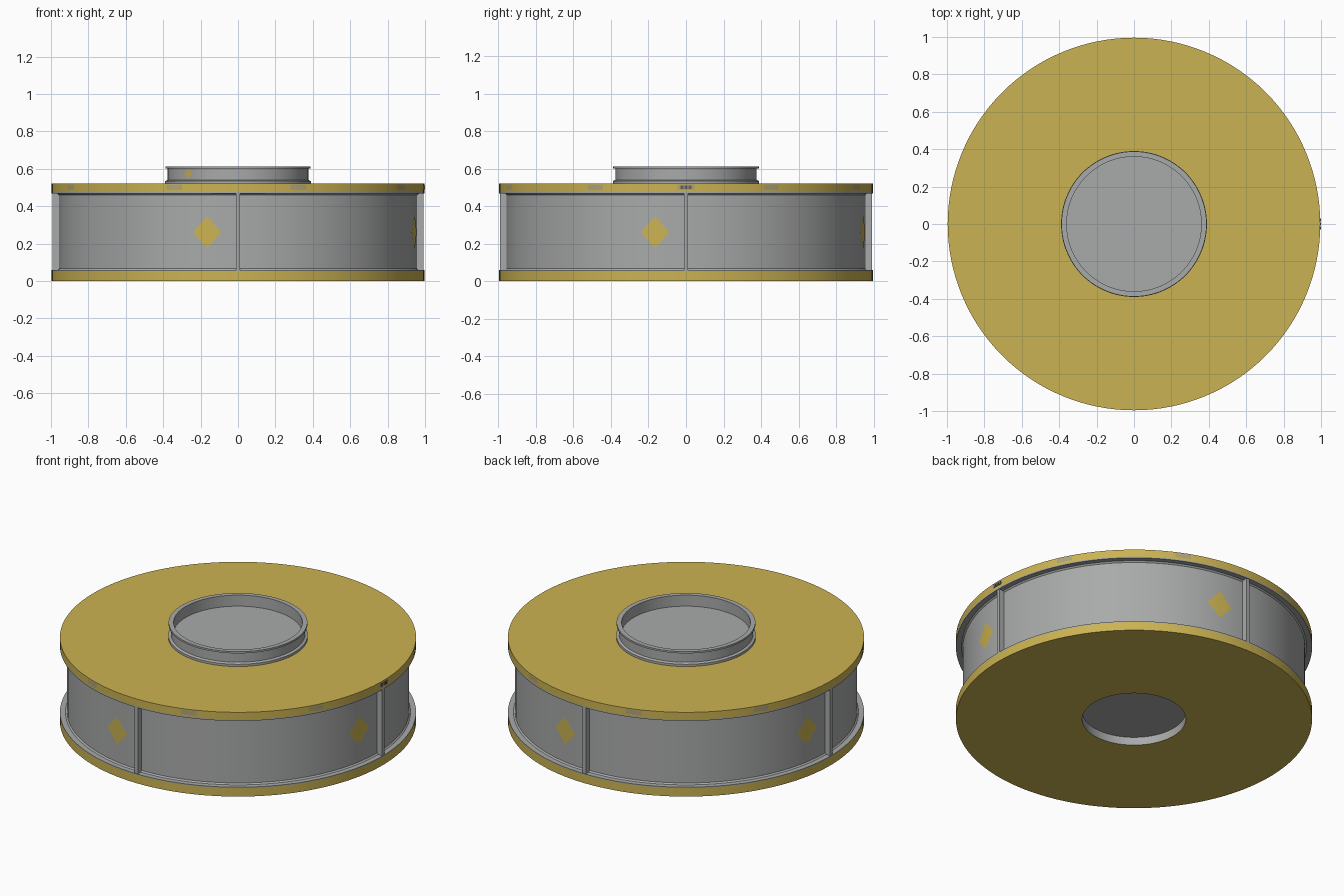
import bpy, bmesh, math

if "Cube" in bpy.data.objects:
    bpy.data.objects.remove(bpy.data.objects["Cube"])

SEG = 128


def material(name, rgb):
    m = bpy.data.materials.new(name)
    m.diffuse_color = (*rgb, 1)
    m.use_nodes = True
    m.node_tree.nodes["Principled BSDF"].inputs["Base Color"].default_value = m.diffuse_color
    return m


YELLOW = material("mustard_yellow", (0.60, 0.45, 0.085))
GREY = material("metal_grey", (0.395, 0.40, 0.40))
WORN = material("worn_edge", (0.42, 0.37, 0.20))
DARK = material("dark_grey", (0.12, 0.12, 0.12))


def finish(name, bm, mats, smooth=True):
    me = bpy.data.meshes.new(name)
    bm.to_mesh(me)
    bm.free()
    ob = bpy.data.objects.new(name, me)
    bpy.context.collection.objects.link(ob)
    for m in mats:
        me.materials.append(m)
    if smooth:
        bpy.ops.object.select_all(action='DESELECT')
        ob.select_set(True)
        bpy.context.view_layer.objects.active = ob
        bpy.ops.object.shade_smooth_by_angle(angle=math.radians(30))
    return ob


def lathe(name, profile, mats, slots=None):
    """Spin (radius, z) points, listed from bottom outward to top, around z."""
    bm = bmesh.new()
    rings = []
    for r, z in profile:
        if r == 0:
            rings.append([bm.verts.new((0, 0, z))] * SEG)
        else:
            rings.append([bm.verts.new((r * math.cos(a), r * math.sin(a), z))
                          for a in (2 * math.pi * i / SEG for i in range(SEG))])
    for k in range(len(rings) - 1):
        lo, hi = rings[k], rings[k + 1]
        for i in range(SEG):
            j = (i + 1) % SEG
            quad = list(dict.fromkeys((lo[i], lo[j], hi[j], hi[i])))
            f = bm.faces.new(quad)
            f.material_index = slots[k] if slots else 0
    return finish(name, bm, mats)


def decal(name, radius, angle, z, half_w, half_h, mat, pointed=True, n=10):
    """Thin painted patch wrapped on a cylinder: diamond or rectangle."""
    bm = bmesh.new()
    cols = []
    for i in range(n + 1):
        t = 2 * i / n - 1
        a = math.radians(angle) + t * half_w / radius
        h = half_h * (1 - 0.98 * abs(t)) if pointed else half_h
        cols.append([bm.verts.new((radius * math.cos(a), radius * math.sin(a), z + s * h))
                     for s in (-1, 1)])
    for a, b in zip(cols, cols[1:]):
        bm.faces.new((a[0], b[0], b[1], a[1]))
    return finish(name, bm, [mat])


def box(name, angle, r0, r1, side, width, z0, z1, mat):
    """Radial block from r0 to r1, shifted sideways by side."""
    bm = bmesh.new()
    bmesh.ops.create_cube(bm, size=1)
    c, s = math.cos(math.radians(angle)), math.sin(math.radians(angle))
    for v in bm.verts:
        x = (r0 + r1) / 2 + v.co.x * (r1 - r0)
        y = side + v.co.y * width
        v.co = (x * c - y * s, x * s + y * c, (z0 + z1) / 2 + v.co.z * (z1 - z0))
    return finish(name, bm, [mat], False)


# lower flange with shallow round recess underneath
lathe("lower_flange",
      [(0, 0.05), (0.29, 0.05), (0.29, 0), (0.996, 0), (0.996, 0.052),
       (0.996, 0.058), (0.95, 0.058)],
      [YELLOW, GREY], [1, 1, 0, 0, 1, 1])

# drum wall with a small foot and head bead
lathe("drum_wall", [(0.965, 0.058), (0.957, 0.066), (0.957, 0.459), (0.965, 0.467)], [GREY])

# upper flange, grey underside
lathe("upper_flange",
      [(0.95, 0.467), (0.996, 0.467), (0.996, 0.475), (0.996, 0.52), (0.30, 0.52)],
      [YELLOW, GREY], [1, 1, 0, 0])

# open collar on top: foot ring, neck, lip and sunken floor
lathe("top_collar",
      [(0.39, 0.518), (0.39, 0.534), (0.376, 0.54), (0.376, 0.60), (0.388, 0.60),
       (0.388, 0.611), (0.36, 0.611), (0.36, 0.543), (0, 0.543)], [GREY])

# four ribs, each with a diamond mark beside it
for k in range(4):
    ang = 90 * k
    box(f"rib_{k}", ang, 0.94, 0.992, 0, 0.022, 0.056, 0.469, GREY)
    decal(f"drum_diamond_{k}", 0.959, ang - 9.9, 0.26, 0.076, 0.085, YELLOW)

# single small diamond on the collar neck
decal("collar_diamond", 0.378, -135, 0.573, 0.029, 0.028, YELLOW)

# worn patches on the upper rim
for k, ang in enumerate((-154, -110, -71, -29, 0, 27, 66, 108, 150)):
    decal(f"rim_wear_{k}", 0.9975, ang, 0.501, 0.045, 0.014, WORN, pointed=False)

# three tiny studs on the right side of the rim
for k in (-1, 0, 1):
    box(f"rim_stud_{k + 1}", 0, 0.99, 1.0, k * 0.022, 0.016, 0.49, 0.51, DARK)
